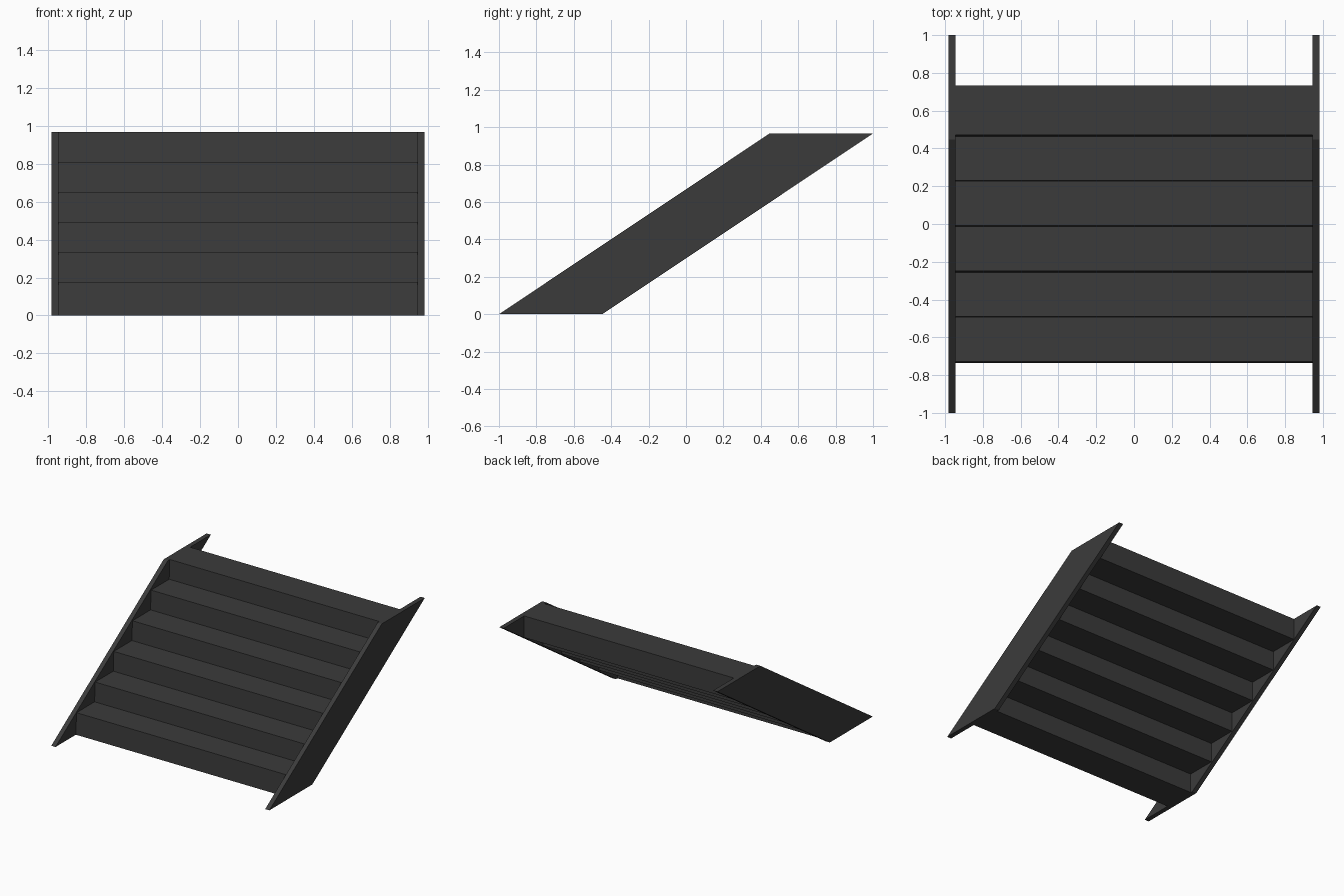
import bpy, bmesh

cube = bpy.data.objects.get("Cube")
if cube:
    bpy.data.objects.remove(cube, do_unlink=True)

# Single dark grey material
grey = bpy.data.materials.new("dark grey")
grey.use_nodes = True
colour = (0.044, 0.044, 0.044, 1)
grey.diffuse_color = colour
grey.node_tree.nodes["Principled BSDF"].inputs["Base Color"].default_value = colour


def extrude_profile(name, profile, x0, x1):
    """Solid made by extruding a (y, z) outline from x0 to x1."""
    bm = bmesh.new()
    face = bm.faces.new([bm.verts.new((x0, y, z)) for y, z in profile])
    ext = bmesh.ops.extrude_face_region(bm, geom=[face])
    moved = [v for v in ext["geom"] if isinstance(v, bmesh.types.BMVert)]
    bmesh.ops.translate(bm, verts=moved, vec=(x1 - x0, 0, 0))
    bmesh.ops.recalc_face_normals(bm, faces=bm.faces)
    mesh = bpy.data.meshes.new(name)
    bm.to_mesh(mesh)
    bm.free()
    mesh.materials.append(grey)
    obj = bpy.data.objects.new(name, mesh)
    bpy.context.collection.objects.link(obj)
    return obj


HEIGHT = 0.966
INNER, OUTER = 0.945, 0.983
STEPS = 6
STEP_H, STEP_D = 0.176, 0.27
RISE = (HEIGHT - STEP_H) / (STEPS - 1)
RUN = 0.24
LEAN = 0.008

# Sloping side boards
board = [(-1, 0), (-0.447, 0), (1, HEIGHT), (0.447, HEIGHT)]
extrude_profile("left_stringer", board, INNER, OUTER)
extrude_profile("right_stringer", board, -OUTER, -INNER)

# Solid steps with a slightly leaning riser
for i in range(STEPS):
    y, z = -0.737 + RUN * i, RISE * i
    back = y + STEP_D
    block = [(y, z), (back, z), (back, z + STEP_H), (y + LEAN, z + STEP_H)]
    extrude_profile(f"step_{i + 1}", block, -INNER, INNER)
